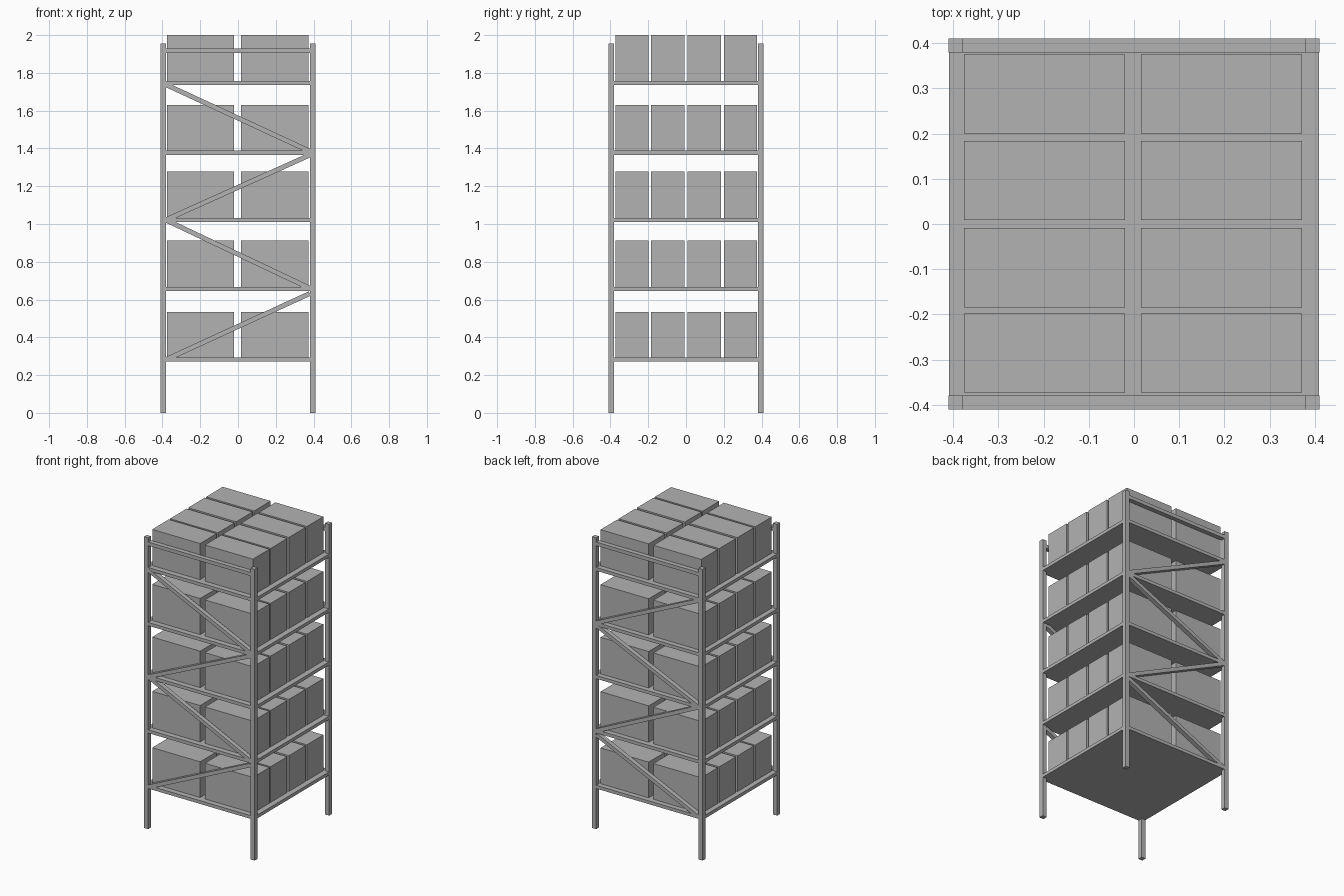
import bpy
import math
from mathutils import Vector

cube = bpy.data.objects.get("Cube")
if cube:
    bpy.data.objects.remove(cube, do_unlink=True)

# One plain grey for everything
grey = bpy.data.materials.new("plain grey")
grey.use_nodes = True
colour = (0.45, 0.45, 0.45, 1)
grey.diffuse_color = colour
grey.node_tree.nodes["Principled BSDF"].inputs["Base Color"].default_value = colour


def block(name, low, high):
    """Axis-aligned box between two corners."""
    low, high = Vector(low), Vector(high)
    bpy.ops.mesh.primitive_cube_add(size=1, location=(low + high) / 2)
    ob = bpy.context.object
    ob.name = name
    ob.scale = high - low
    ob.data.materials.append(grey)
    return ob


def brace(name, y, z_left, z_right):
    """Slanted bar between the inner faces of two posts."""
    run, rise = 2 * INNER, z_right - z_left
    bpy.ops.mesh.primitive_cube_add(size=1, location=(0, y, (z_left + z_right) / 2))
    ob = bpy.context.object
    ob.name = name
    ob.scale = (math.hypot(run, rise), 0.03, 0.025)
    ob.rotation_euler.y = -math.atan2(rise, run)
    ob.data.materials.append(grey)


OUTER, INNER = 0.411, 0.38
MID = (OUTER + INNER) / 2
HALF = (OUTER - INNER) / 2
SHELF_TOPS = [0.294, 0.667, 1.032, 1.388, 1.757]
BOX_TOPS = [0.534, 0.912, 1.277, 1.631, 2.0]
BOX_X = [(-0.376, -0.02), (0.015, 0.372)]
BOX_Y = [(-0.373, -0.198), (-0.185, -0.009), (0.009, 0.184), (0.2, 0.375)]

# Corner posts
for sx, side in ((-1, "right"), (1, "left")):
    for sy, end in ((-1, "front"), (1, "back")):
        x, y = sx * MID, sy * MID
        block(f"{end}_{side}_post", (x - HALF, y - HALF, 0), (x + HALF, y + HALF, 1.956))

# Shelves, each with two columns of four cartons
for i, (top, box_top) in enumerate(zip(SHELF_TOPS, BOX_TOPS), 1):
    edge = OUTER - 0.001
    block(f"shelf_{i}", (-edge, -edge, top - 0.022), (edge, edge, top))
    for x0, x1 in BOX_X:
        for y0, y1 in BOX_Y:
            block(f"carton_{i}", (x0, y0, top), (x1, y1, box_top))

# Top rails and zigzag braces on the front and back
BRACES = [(0.283, 0.632), (1.02, 0.66), (1.023, 1.365), (1.737, 1.385)]
for sy, end in ((-1, "front"), (1, "back")):
    y = sy * MID
    block(f"{end}_top_rail", (-INNER, y - HALF, 1.904), (INNER, y + HALF, 1.928))
    for z_left, z_right in BRACES:
        brace(f"{end}_brace", y, z_left, z_right)
